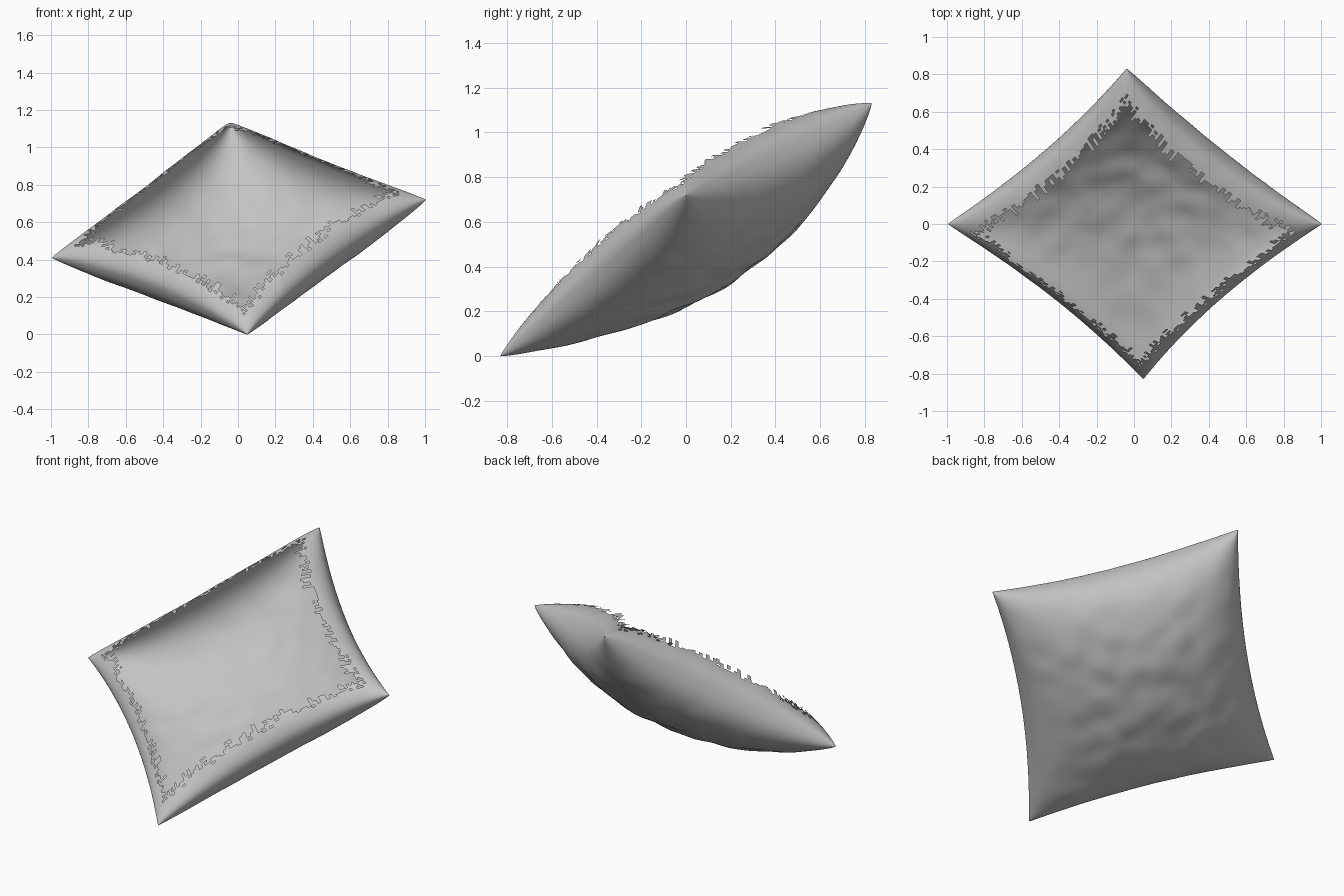
import bpy, bmesh, math, random
from mathutils import Vector, noise

random.seed(4)
cube = bpy.data.objects.get("Cube")
if cube:
    bpy.data.objects.remove(cube)

# Grey cloth
cloth = bpy.data.materials.new("grey_cloth")
cloth.use_nodes = True
grey = (0.55, 0.55, 0.55, 1)
cloth.diffuse_color = grey
cloth.node_tree.nodes["Principled BSDF"].inputs["Base Color"].default_value = grey

# Tilted cushion frame from the four corner tips
front, back = Vector((0.05, -0.83, 0.01)), Vector((-0.04, 0.83, 1.14))
left, right = Vector((1.0, 0, 0.73)), Vector((-1.0, 0, 0.42))
centre = (front + back) / 2
half_u, half_v = (left - right) / 2, (back - front) / 2
axis_s, axis_t = (half_u + half_v) / 2, (half_v - half_u) / 2
normal = half_u.cross(half_v).normalized()
N = 100


def surface(s, t, depth):
    """Point on a pinched cushion face; the sides bow inward between tips."""
    bulge = max(0, (1 - s * s) * (1 - t * t)) ** 0.43
    height = depth * bulge * (1 + 0.1 * (s + t))
    wrinkle = noise.noise(Vector((s * 5, t * 5, depth))) * 0.012 * bulge
    a = s * (1 - 0.09 * (1 - t * t))
    b = t * (1 - 0.09 * (1 - s * s))
    return centre + axis_s * a + axis_t * b + normal * (height + wrinkle)


def spaced(i):
    # Rows crowd together toward the seam
    return math.sin(math.pi * (i / N - 0.5))


def make_sheet(bm, depth, keep):
    grid = [[bm.verts.new(surface(spaced(i), spaced(j), depth))
             for j in range(N + 1)] for i in range(N + 1)]
    for i in range(N):
        for j in range(N):
            if keep(i, j):
                ring = [grid[i][j], grid[i + 1][j], grid[i + 1][j + 1], grid[i][j + 1]]
                bm.faces.new(ring if depth > 0 else ring[::-1])


# Ragged width of the torn upper border, one value per strip on each side
tear = [[random.randint(0, 5) for _ in range(N)] for _ in range(4)]


def torn_border(i, j):
    rows = (i, N - 1 - i, j, N - 1 - j)
    side = rows.index(min(rows))
    along = j if side < 2 else i
    return rows[side] < 15 + tear[side][along] and (rows[side] < 14 or random.random() > 0.15)


bm = bmesh.new()
make_sheet(bm, -0.30, lambda i, j: True)   # full underside
make_sheet(bm, 0.23, torn_border)          # border folded over the seam
bmesh.ops.remove_doubles(bm, verts=bm.verts, dist=0.0002)
bmesh.ops.delete(bm, geom=[v for v in bm.verts if not v.link_faces], context='VERTS')

mesh = bpy.data.meshes.new("cushion_shell")
bm.to_mesh(mesh)
bm.free()
mesh.materials.append(cloth)
for face in mesh.polygons:
    face.use_smooth = True
cushion = bpy.data.objects.new("cushion_shell", mesh)
bpy.context.collection.objects.link(cushion)

# Rest the lowest point on the floor
lowest = min(v.co.z for v in mesh.vertices)
for v in mesh.vertices:
    v.co.z -= lowest
